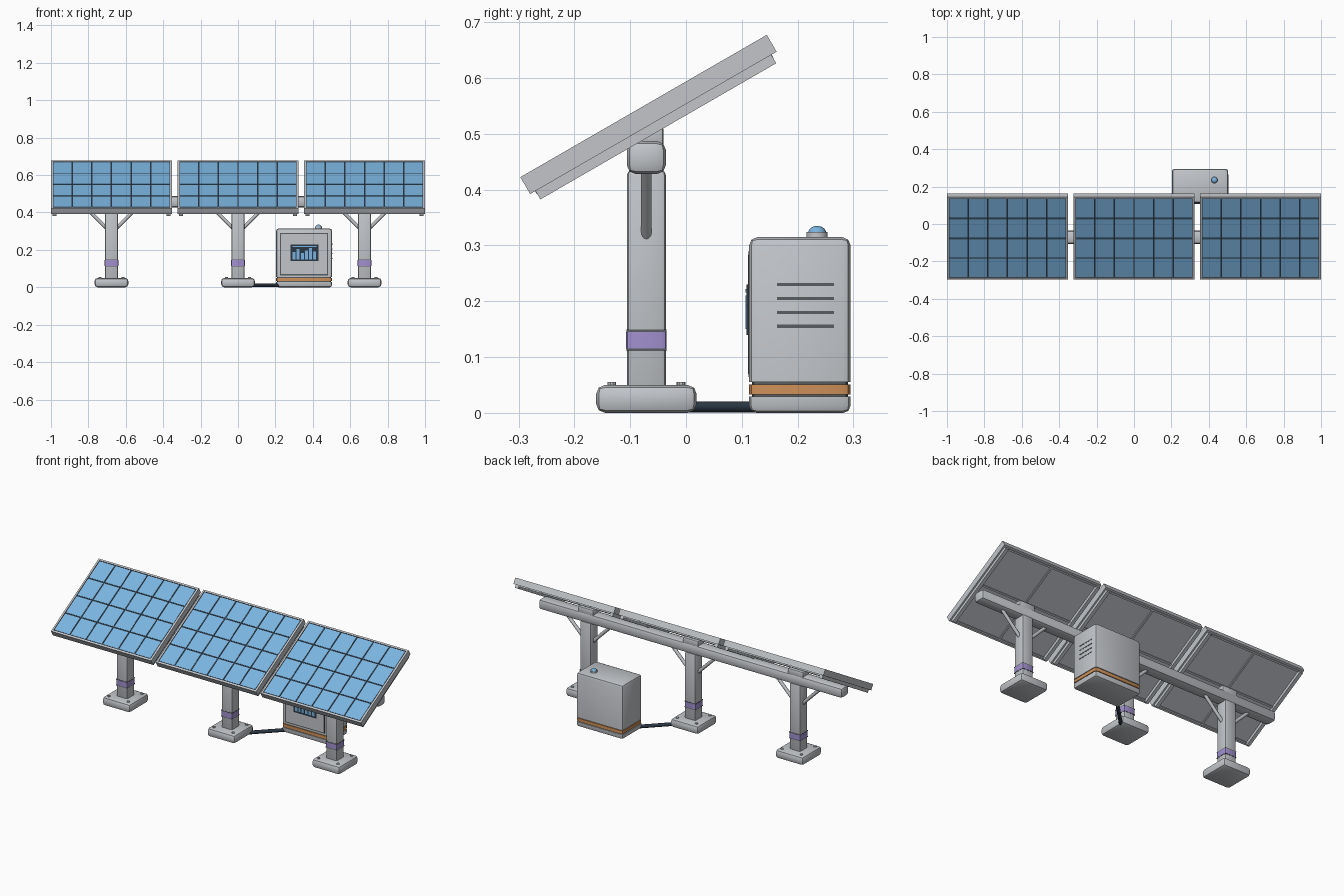
import bpy, bmesh, math
from mathutils import Matrix, Vector

if "Cube" in bpy.data.objects:
    bpy.data.objects.remove(bpy.data.objects["Cube"])


def material(name, col):
    m = bpy.data.materials.new(name)
    m.diffuse_color = (*col, 1)
    m.use_nodes = True
    m.node_tree.nodes["Principled BSDF"].inputs["Base Color"].default_value = m.diffuse_color
    return m


GREY = material("light grey metal", (0.54, 0.56, 0.59))
BLUE = material("cell blue", (0.20, 0.46, 0.75))
NAVY = material("dark navy", (0.025, 0.04, 0.06))
PURPLE = material("purple band", (0.36, 0.28, 0.62))
ORANGE = material("orange band", (0.62, 0.28, 0.10))
DARK = material("dark grey", (0.10, 0.11, 0.115))


def finish(name, bm, mat, matrix=None):
    me = bpy.data.meshes.new(name)
    bmesh.ops.recalc_face_normals(bm, faces=bm.faces[:])
    bm.to_mesh(me)
    bm.free()
    me.materials.append(mat)
    ob = bpy.data.objects.new(name, me)
    bpy.context.collection.objects.link(ob)
    if matrix:
        ob.matrix_world = matrix
    return ob


def boxes(name, spans, mat, bevel=0, skip="", matrix=None, segs=2):
    """Boxes given as (x0, x1, y0, y1, z0, z1); skip leaves top / bottom rims sharp."""
    bm = bmesh.new()
    for x0, x1, y0, y1, z0, z1 in spans:
        m = Matrix.Translation(((x0 + x1) / 2, (y0 + y1) / 2, (z0 + z1) / 2))
        bmesh.ops.create_cube(bm, size=1, matrix=m @ Matrix.Diagonal((x1 - x0, y1 - y0, z1 - z0, 1)))
    if bevel:
        lo = min(v.co.z for v in bm.verts)
        hi = max(v.co.z for v in bm.verts)

        def keep(e):
            zs = [v.co.z for v in e.verts]
            return not (("b" in skip and max(zs) < lo + 1e-5) or ("t" in skip and min(zs) > hi - 1e-5))
        bmesh.ops.bevel(bm, geom=[e for e in bm.edges if keep(e)], offset=bevel,
                        segments=segs, profile=0.5, affect='EDGES', clamp_overlap=True)
    return finish(name, bm, mat, matrix)


def rods(name, ends, r, mat, sides=16):
    bm = bmesh.new()
    for a, b in ends:
        a, b = Vector(a), Vector(b)
        d = b - a
        m = Matrix.Translation((a + b) / 2) @ d.to_track_quat('Z', 'Y').to_matrix().to_4x4()
        bmesh.ops.create_cone(bm, cap_ends=True, segments=sides, radius1=r, radius2=r,
                              depth=d.length, matrix=m)
    return finish(name, bm, mat)


PY = -0.071                                   # centre line of the posts
PITCH = 0.6765                                # spacing of posts and panels
HW, HL = 0.3235, 0.255                        # half size of a panel

for i, side in enumerate(("left", "middle", "right")):
    cx = (i - 1) * PITCH
    # support post
    boxes(side + "_foot", [(cx - .09, cx + .09, PY - .09, PY + .09, 0, .05)], GREY, .016)
    boxes(side + "_post", [(cx - .035, cx + .035, PY - .035, PY + .035, .04, .435)], GREY, .009)
    boxes(side + "_post_band", [(cx - .0365, cx + .0365, PY - .0365, PY + .0365, .115, .145)],
          PURPLE, .009, skip="tb")
    boxes(side + "_post_band_grooves",
          [(cx - .0357, cx + .0357, PY - .0357, PY + .0357, z, z + .004) for z in (.111, .145)],
          DARK)
    rods(side + "_foot_bolts", [((cx + sx * .062, PY + sy * .062, .045), (cx + sx * .062, PY + sy * .062, .055))
                                for sx in (-1, 1) for sy in (-1, 1)], .008, GREY, 10)
    rods(side + "_braces", [((cx + s * .028, PY, .318), (cx + s * .145, PY, .435)) for s in (-1, 1)],
         .0095, GREY)
    boxes(side + "_saddle", [(cx - .05, cx + .05, PY - .03, PY + .031, .475, .515)], GREY, .008)

    # tilted panel, local z = 0 is its top surface
    tilt = Matrix.Translation((cx, -0.076, 0.55)) @ Matrix.Rotation(math.radians(30), 4, 'X')
    b = .010
    boxes(side + "_panel_tray", [(-HW, HW, -HL, HL, -.035, -.004)], GREY, matrix=tilt)
    boxes(side + "_panel_rim", [(-HW, -HW + b, -HL, HL, -.005, 0), (HW - b, HW, -HL, HL, -.005, 0),
                                (-HW + b, HW - b, -HL, -HL + b, -.005, 0),
                                (-HW + b, HW - b, HL - b, HL, -.005, 0)], GREY, matrix=tilt)
    boxes(side + "_panel_backing", [(-HW + b, HW - b, -HL + b, HL - b, -.005, -.003)], NAVY, matrix=tilt)
    px, py, g = (HW - b) / 3, (HL - b) / 2, .004
    boxes(side + "_panel_cells",
          [(-HW + b + c * px + g, -HW + b + (c + 1) * px - g,
            -HL + b + r * py + g, -HL + b + (r + 1) * py - g, -.004, -.001)
           for c in range(6) for r in range(4)], BLUE, matrix=tilt)
    # rails and thin ribs on the back
    boxes(side + "_panel_rails", [(s * .305 - .01, s * .305 + .01, -.244, .244, -.0525, -.034)
                                  for s in (-1, 1)], GREY, matrix=tilt)
    boxes(side + "_panel_ribs", [(-.005, .005, -.24, .24, -.041, -.034),
                                 (-.295, .295, -.005, .005, -.041, -.034),
                                 (-.295, .295, -.245, -.235, -.041, -.034),
                                 (-.295, .295, .235, .245, -.041, -.034)], GREY, matrix=tilt)

# long beam carrying the panels
boxes("cross_beam", [(-.98, .98, PY - .035, PY + .035, .428, .487)], GREY, .016)

# control cabinet
X0, X1, Y0, Y1 = .203, .503, .113, .295
boxes("cabinet_base", [(X0, X1, Y0, Y1, 0, .029)], GREY, .013, skip="t")
boxes("cabinet_core", [(X0 + .005, X1 - .005, Y0 + .005, Y1 - .005, .02, .07)], DARK, .012, skip="tb")
boxes("cabinet_band", [(X0, X1, Y0, Y1, .033, .051)], ORANGE, .015, skip="tb")
boxes("cabinet_body", [(X0, X1, Y0, Y1, .055, .315)], GREY, .015, skip="b")
boxes("door_outline", [(.225, .481, Y0 - .001, Y0 + .002, .064, .290)], DARK)
boxes("door", [(.231, .475, Y0 - .002, Y0 + .002, .070, .284)], GREY)
boxes("screen", [(.282, .430, Y0 - .005, Y0 + .002, .140, .230)], NAVY)
heights = (.040, .055, .034, .048, .060, .042)
boxes("screen_bars", [(.292 + k * .022, .308 + k * .022, Y0 - .006, Y0, .150, .150 + h)
                      for k, h in enumerate(heights)] +
      [(.292, .420, Y0 - .006, Y0, .216, .222)], BLUE)
boxes("side_vents", [(X1 - .002, X1 + .001, .163, .265, z - .003, z + .003)
                     for z in (.155, .18, .205, .23)], DARK)

# beacon on the cabinet roof
rods("beacon_base", [((.43, .235, .312), (.43, .235, .324))], .019, GREY, 20)
bm = bmesh.new()
bmesh.ops.create_uvsphere(bm, u_segments=20, v_segments=12, radius=.016,
                          matrix=Matrix.Translation((.43, .235, .323)) @ Matrix.Diagonal((1, 1, .75, 1)))
finish("beacon_dome", bm, BLUE)

# cable from the middle foot to the cabinet
rods("ground_cable", [((.05, -.04, .0105), (.24, .15, .0105))], .010, NAVY)

# smooth rounded parts, keep hard edges
for ob in bpy.context.scene.objects:
    ob.select_set(True)
    bpy.context.view_layer.objects.active = ob
bpy.ops.object.shade_smooth_by_angle(angle=math.radians(35))
